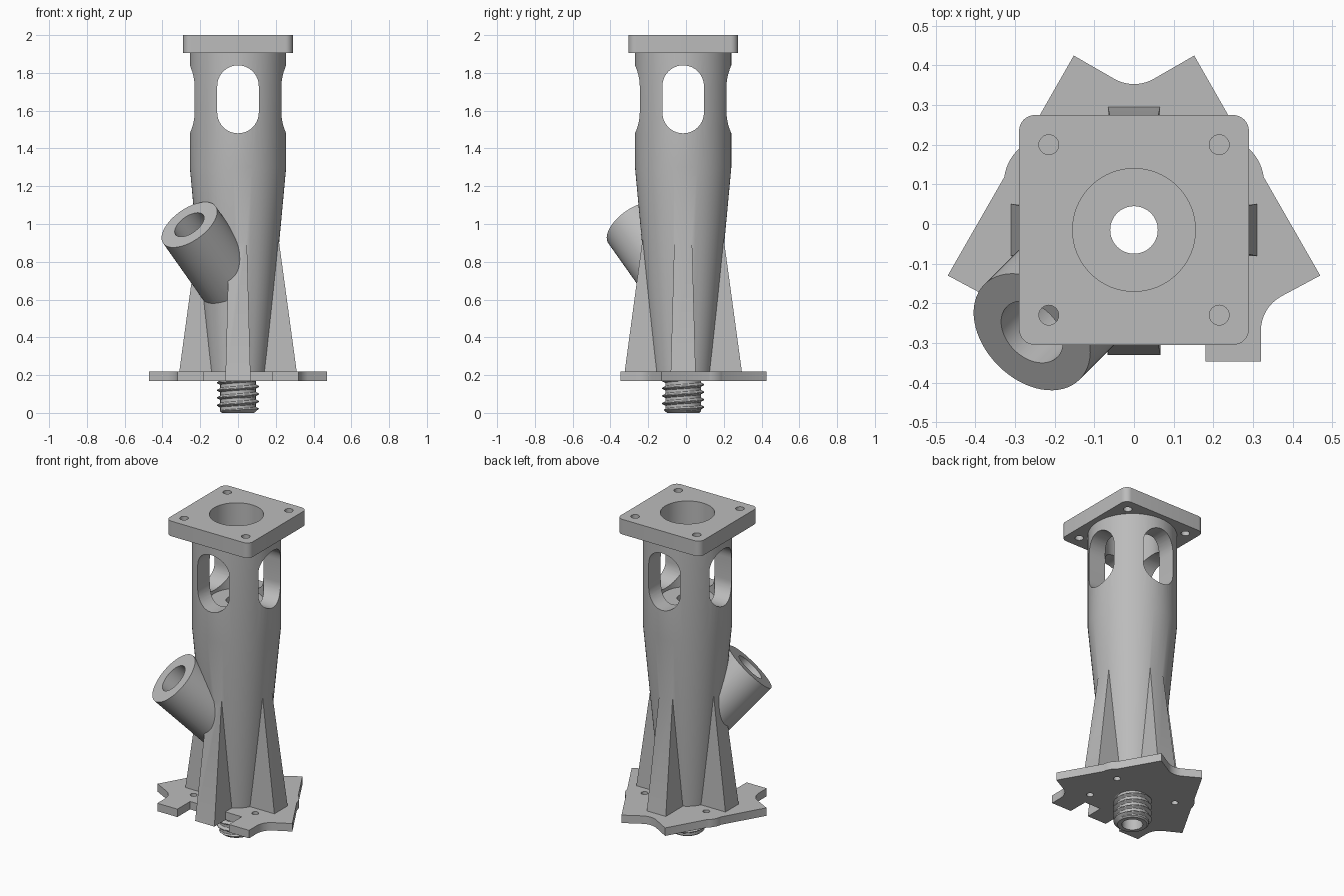
import bpy, bmesh
from math import sin, cos, pi, radians
from mathutils import Matrix, Vector

default = bpy.data.objects.get("Cube")
if default:
    bpy.data.objects.remove(default, do_unlink=True)

CY = -0.015                      # the column axis lies at x = 0, y = CY
AXIS = Matrix.Translation((0, CY, 0))

grey = bpy.data.materials.new("plain grey")
grey.use_nodes = True
colour = (0.5, 0.5, 0.5, 1)
grey.diffuse_color = colour
grey.node_tree.nodes["Principled BSDF"].inputs["Base Color"].default_value = colour


def finish(name, bm, matrix=Matrix()):
    bmesh.ops.transform(bm, matrix=matrix, verts=bm.verts)
    bmesh.ops.recalc_face_normals(bm, faces=bm.faces)
    mesh = bpy.data.meshes.new(name)
    bm.to_mesh(mesh)
    bm.free()
    mesh.materials.append(grey)
    ob = bpy.data.objects.new(name, mesh)
    bpy.context.scene.collection.objects.link(ob)
    return ob


def prism(name, outline, z0, z1, matrix=Matrix(), top=None):
    """Solid between an outline at z0 and the same (or another) at z1."""
    bm = bmesh.new()
    low = [bm.verts.new((x, y, z0)) for x, y in outline]
    high = [bm.verts.new((x, y, z1)) for x, y in top or outline]
    bm.faces.new(low[::-1])
    bm.faces.new(high)
    n = len(low)
    for i in range(n):
        j = (i + 1) % n
        bm.faces.new((low[i], low[j], high[j], high[i]))
    return finish(name, bm, matrix)


def lathe(name, rings, matrix=AXIS, sides=64, radius=None):
    """Stack of rings (r, z) closed at both ends; radius(r, z, a) may shape it."""
    bm = bmesh.new()
    rows = []
    for r, z in rings:
        row = []
        for i in range(sides):
            a = 2 * pi * i / sides
            q = radius(r, z, a) if radius else r
            row.append(bm.verts.new((q * cos(a), q * sin(a), z)))
        rows.append(row)
    for lo, hi in zip(rows, rows[1:]):
        for i in range(sides):
            j = (i + 1) % sides
            bm.faces.new((lo[i], lo[j], hi[j], hi[i]))
    bm.faces.new(rows[0][::-1])
    bm.faces.new(rows[-1])
    return finish(name, bm, matrix)


def cylinder(name, r, z0, z1, matrix=AXIS, sides=64):
    return lathe(name, [(r, z0), (r, z1)], matrix, sides)


def arc(cx, cy, r, start, end, steps=8):
    angles = [radians(start + (end - start) * i / steps) for i in range(steps + 1)]
    return [(cx + r * cos(a), cy + r * sin(a)) for a in angles]


def combine(ob, tools, operation):
    bpy.context.view_layer.objects.active = ob
    for tool in tools:
        tool.hide_render = True
        mod = ob.modifiers.new("cut", 'BOOLEAN')
        mod.operation, mod.solver, mod.object = operation, 'EXACT', tool
        bpy.ops.object.modifier_apply(modifier=mod.name)
        bpy.data.objects.remove(tool, do_unlink=True)


def smooth(ob):
    bpy.ops.object.select_all(action='DESELECT')
    ob.select_set(True)
    bpy.context.view_layer.objects.active = ob
    bpy.ops.object.shade_smooth_by_angle(angle=radians(30))


# Tapered column with four fins and a slanted side tube
column = lathe("column", [(0.152, 0.18), (0.155, 0.22), (0.255, 1.3), (0.255, 1.92)])
fins = []
for k in range(4):
    foot = 0.17 if k == 3 else 0.18
    fins.append(prism("fin", [(0.08, -0.067), (0.316, -0.067), (0.316, 0.067), (0.08, 0.067)],
                      foot, 0.95, AXIS @ Matrix.Rotation(k * pi / 2, 4, 'Z'),
                      [(0.08, -0.046), (0.211, -0.046), (0.211, 0.046), (0.08, 0.046)]))
slant = Vector((-0.5, -0.5, 0.707)).to_track_quat('Z', 'Y').to_matrix().to_4x4()
branch = Matrix.Translation((0, CY, 0.632)) @ slant
combine(column, fins + [cylinder("side_tube", 0.17, 0, 0.515, branch)], 'UNION')

# Hollow out the column: wide upper bore, narrow lower bore, side bore, windows
cuts = [cylinder("upper_bore", 0.155, 1.46, 2.1),
        cylinder("lower_bore", 0.06, -0.1, 1.6),
        cylinder("side_bore", 0.09, 0, 0.7, branch)]
slot = arc(0, 1.73, 0.11, 0, 180, 20) + arc(0, 1.59, 0.11, 180, 360, 20)
for k in range(2):
    turn = Matrix.Rotation(k * pi / 2, 4, 'Z') @ Matrix.Rotation(pi / 2, 4, 'X')
    cuts.append(prism("window", slot, -0.5, 0.5, AXIS @ turn))
combine(column, cuts, 'DIFFERENCE')
smooth(column)

# Square top flange with rounded corners and bolt holes
corners = [(0.25, 0.25), (-0.25, 0.25), (-0.25, -0.25), (0.25, -0.25)]
outline = []
for k, (x, y) in enumerate(corners):
    outline += arc(x, y, 0.04, 90 * k, 90 * k + 90)
flange = prism("top_flange", outline, 1.905, 2.0, AXIS)
holes = [cylinder("bolt_hole", 0.025, 1.8, 2.1, Matrix.Translation((x, CY + y, 0)), 24)
         for x in (-0.215, 0.215) for y in (-0.215, 0.215)]
combine(flange, [cylinder("bore", 0.155, 1.8, 2.1)] + holes, 'DIFFERENCE')
smooth(flange)

# Star-shaped base plate with concave bites, a front notch and screw holes
half = (arc(0, 0.453, 0.1, 270, 300, 5) + [(0.152, 0.425)]
        + arc(0.215, 0.105, 0.113, 53, 7) + [(0.47, -0.13)]
        + arc(0.42, -0.27, 0.1, 120, 180)
        + [(0.32, -0.347), (0.18, -0.347), (0.18, -0.22)])
plate = prism("base_plate", half + [(-x, y) for x, y in half[:0:-1]], 0.17, 0.22)
holes = [cylinder("screw_hole", 0.02, 0.1, 0.3, Matrix.Translation((x, CY + y, 0)), 24)
         for x in (-0.215, 0.215) for y in (-0.12, 0.12)]
combine(plate, [cylinder("bore", 0.06, 0, 0.4)] + holes, 'DIFFERENCE')
smooth(plate)


# Threaded spigot under the plate: helical ridge on a cylinder
def thread(r, z, a):
    phase = (z / 0.04 - a / (2 * pi)) % 1
    ridge = max(0, 1 - abs(phase - 0.5) / 0.28)
    return min(r, 0.094 + 0.017 * min(1, 1.3 * ridge))


rows = [(min(0.111, 0.085 + 1.2 * z), z) for z in [0.18 * i / 72 for i in range(73)]]
spigot = lathe("threaded_spigot", rows, AXIS, 64, thread)
combine(spigot, [cylinder("bore", 0.06, -0.1, 0.3)], 'DIFFERENCE')
smooth(spigot)
